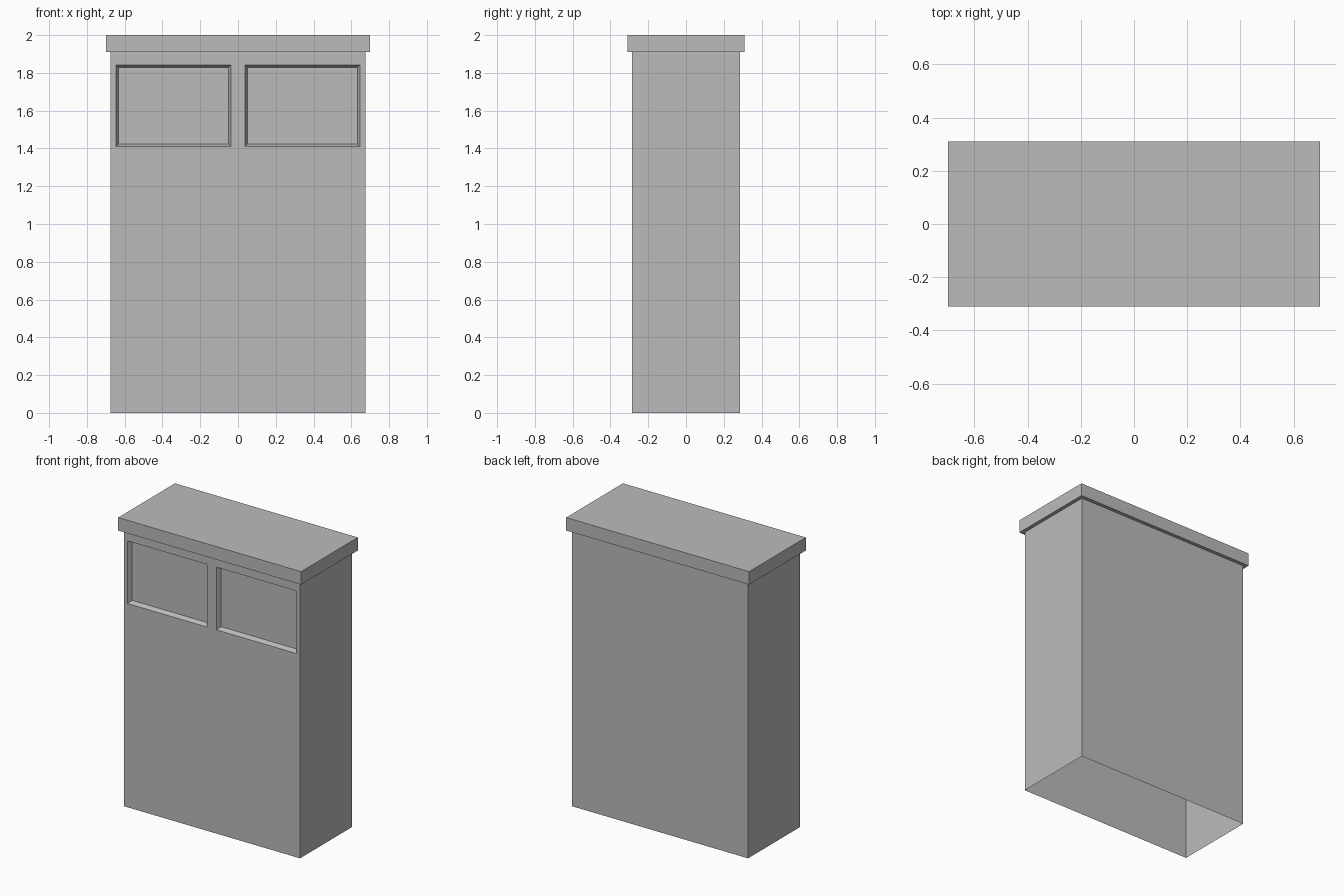
import bpy
import bmesh
from mathutils import Matrix, Vector

cube = bpy.data.objects.get("Cube")
if cube:
    bpy.data.objects.remove(cube, do_unlink=True)

# Single plain grey
grey = bpy.data.materials.new("plain_grey")
grey.use_nodes = True
colour = (0.5, 0.5, 0.5, 1)
grey.diffuse_color = colour
grey.node_tree.nodes["Principled BSDF"].inputs["Base Color"].default_value = colour


def box(size, z_low):
    """Box of the given size, centred on x and y, standing on z_low."""
    bm = bmesh.new()
    bmesh.ops.create_cube(bm, size=1)
    place = Matrix.Translation((0, 0, z_low + size[2] / 2)) @ Matrix.Diagonal((*size, 1))
    bmesh.ops.transform(bm, matrix=place, verts=bm.verts)
    return bm


def finish(bm, name):
    mesh = bpy.data.meshes.new(name)
    bm.to_mesh(mesh)
    bm.free()
    mesh.materials.append(grey)
    obj = bpy.data.objects.new(name, mesh)
    bpy.context.collection.objects.link(obj)
    return obj


def front_faces(bm):
    return [f for f in bm.faces if f.normal.y < -0.9]


# Cabinet body: thin shell, open underneath
WIDTH, DEPTH, HEIGHT = 1.35, 0.57, 1.91
WIN_IN, WIN_OUT, WIN_LOW, WIN_TOP = 0.036, 0.646, 1.41, 1.843
body = box((WIDTH, DEPTH, HEIGHT), 0)
body.normal_update()
bmesh.ops.delete(body, geom=[f for f in body.faces if f.normal.z < -0.9], context='FACES')

# Cut the front into a grid that outlines the two panels
cuts = [(Vector((x, 0, 0)), (1, 0, 0)) for x in (-WIN_OUT, -WIN_IN, WIN_IN, WIN_OUT)]
cuts += [(Vector((0, 0, z)), (0, 0, 1)) for z in (WIN_LOW, WIN_TOP)]
for point, normal in cuts:
    faces = front_faces(body)
    edges = {e for f in faces for e in f.edges}
    verts = {v for f in faces for v in f.verts}
    bmesh.ops.bisect_plane(body, geom=[*faces, *edges, *verts],
                           plane_co=point, plane_no=normal)
    body.normal_update()

# Sink each panel behind a sloping rim
panels = []
for f in front_faces(body):
    c = f.calc_center_median()
    if WIN_IN < abs(c.x) < WIN_OUT and WIN_LOW < c.z < WIN_TOP:
        panels.append(f)
bmesh.ops.inset_individual(body, faces=panels, thickness=0.02, depth=-0.03)
finish(body, "cabinet_body")

# Overhanging lid
finish(box((1.4, 0.62, 0.09), HEIGHT), "lid")
